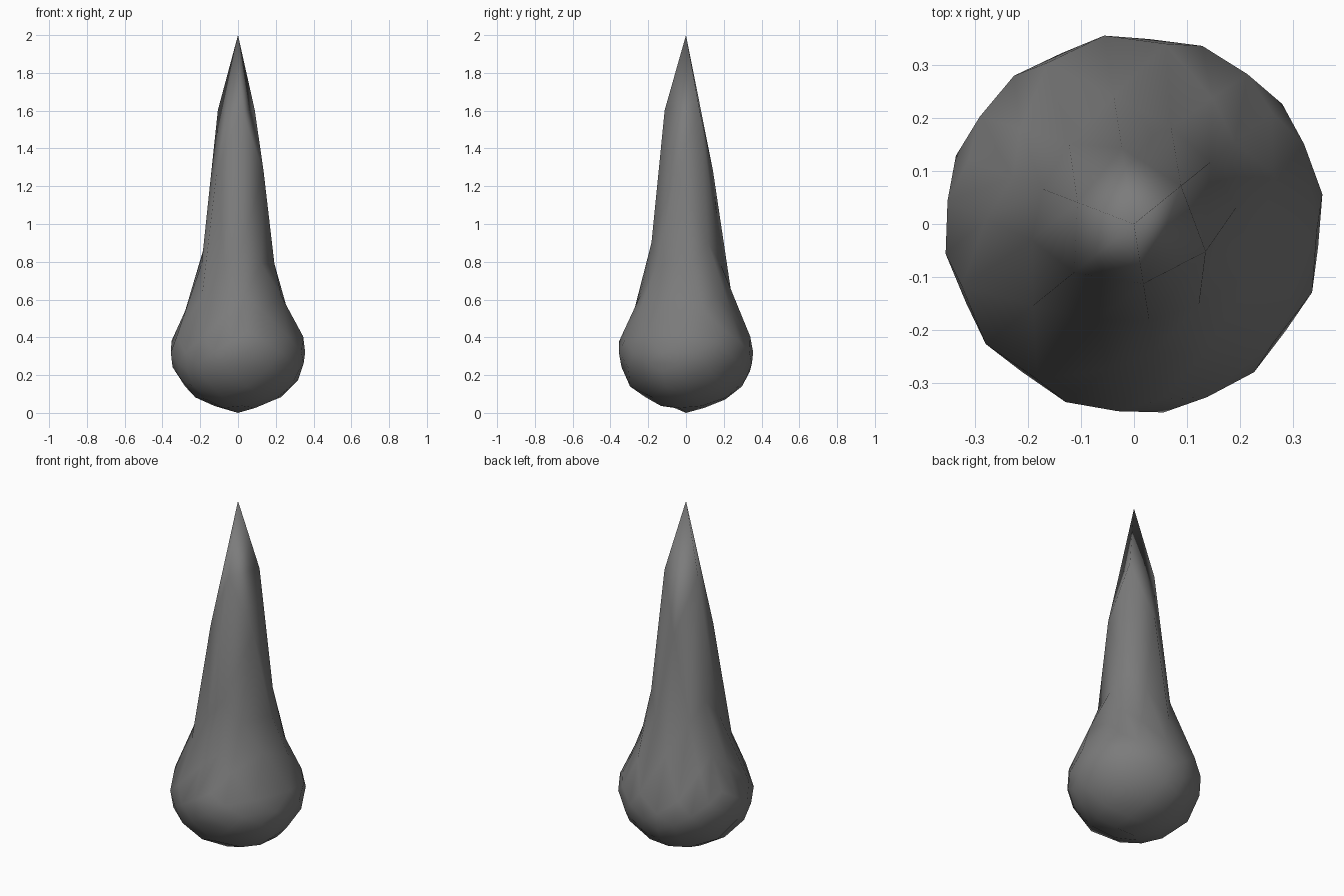
import bpy, bmesh
from math import radians
from mathutils import Vector, Matrix

if "Cube" in bpy.data.objects:
    bpy.data.objects.remove(bpy.data.objects["Cube"])

# Single grey colour
grey = bpy.data.materials.new("stone grey")
grey.use_nodes = True
color = (0.2, 0.2, 0.2, 1)
grey.diffuse_color = color
grey.node_tree.nodes["Principled BSDF"].inputs["Base Color"].default_value = color

# Profile: cosine from the pole, height, radius
PROFILE = [(-1, 0, 0), (-.95, .035, .13), (-.8, .075, .22), (-.577, .14, .3),
           (-.333, .22, .343), (0, .32, .36), (.19, .38, .355), (.333, .43, .335),
           (.47, .54, .28), (.577, .62, .245), (.775, .79, .195), (.816, .9, .185),
           (.943, 1.28, .145), (.962, 1.6, .115), (1, 2, 0)]


def sample(c):
    for a, b in zip(PROFILE, PROFILE[1:]):
        if c <= b[0]:
            t = max(0, (c - a[0]) / (b[0] - a[0]))
            return a[1] + (b[1] - a[1]) * t, a[2] + (b[2] - a[2]) * t
    return PROFILE[-1][1:]


# Gridded cube stood on a corner, then drawn out into a spike with a round base
bm = bmesh.new()
bmesh.ops.create_cube(bm, size=2)
bmesh.ops.subdivide_edges(bm, edges=bm.edges[:], cuts=3, use_grid_fill=True)
up = Vector((1, 1, 1)).rotation_difference(Vector((0, 0, 1))).to_matrix()
turn = Matrix.Rotation(radians(-6), 3, 'Z') @ up
for v in bm.verts:
    d = (turn @ v.co).normalized()
    z, r = sample(d.z)
    flat = Vector((d.x, d.y, 0))
    flat = flat.normalized() * r if r > 0.001 else Vector()
    v.co = flat + Vector((0, 0, z))
bmesh.ops.recalc_face_normals(bm, faces=bm.faces[:])
for f in bm.faces:
    f.smooth = True

mesh = bpy.data.meshes.new("spike")
bm.to_mesh(mesh)
bm.free()
mesh.materials.append(grey)
spike = bpy.data.objects.new("spike", mesh)
bpy.context.collection.objects.link(spike)
